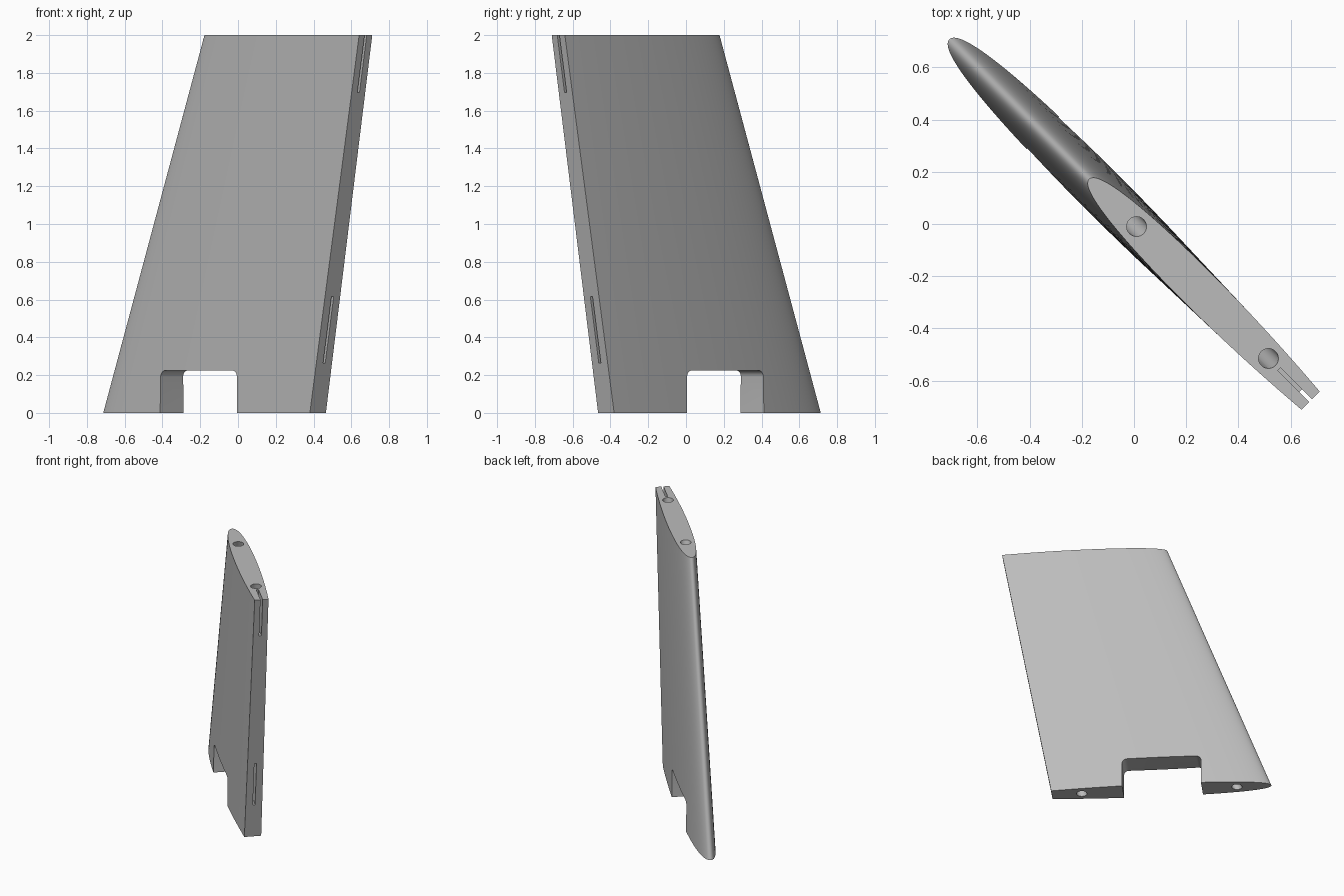
import bpy, bmesh, math
from mathutils import Matrix

if "Cube" in bpy.data.objects:
    bpy.data.objects.remove(bpy.data.objects["Cube"])

HEIGHT = 2.0
LEAD = (-1.0, -0.243)     # leading edge along the chord at root and tip
TRAIL = (0.598, 0.956)    # trailing edge along the chord at root and tip
THICK = (1.0, 0.82)
STEPS = 40
TURN = Matrix.Rotation(math.radians(-45), 4, 'Z')

grey = bpy.data.materials.new("light_grey")
grey.use_nodes = True
colour = (0.5, 0.5, 0.5, 1)
grey.diffuse_color = colour
grey.node_tree.nodes["Principled BSDF"].inputs["Base Color"].default_value = colour


def mix(pair, z):
    return pair[0] + (pair[1] - pair[0]) * z / HEIGHT


def half_thickness(t):
    return 0.25 * math.sqrt(t) - 0.1652 * t + 0.0076 * t**2 - 0.0324 * t**3


def loft(name, rings):
    """Solid skin between two rings of points, turned onto the diagonal."""
    bm = bmesh.new()
    low, high = [[bm.verts.new(p) for p in ring] for ring in rings]
    n = len(low)
    for i in range(n):
        j = (i + 1) % n
        bm.faces.new((low[i], low[j], high[j], high[i]))
    bm.faces.new(low)
    bm.faces.new(high)
    bmesh.ops.recalc_face_normals(bm, faces=bm.faces)
    bm.transform(TURN)
    mesh = bpy.data.meshes.new(name)
    bm.to_mesh(mesh)
    bm.free()
    mesh.materials.append(grey)
    obj = bpy.data.objects.new(name, mesh)
    bpy.context.collection.objects.link(obj)
    return obj


def section(z):
    """Blunt-tailed foil outline at one height."""
    ts = [(i / STEPS) ** 2 for i in range(STEPS + 1)]
    sides = [(t, 1) for t in reversed(ts)] + [(t, -1) for t in ts[1:]]
    lead, chord, k = mix(LEAD, z), mix(TRAIL, z) - mix(LEAD, z), mix(THICK, z)
    return [(lead + t * chord, s * k * half_thickness(t), z) for t, s in sides]


def bore(root, tip, radius):
    """Slanted hole running the full span."""
    slope = (tip - root) / HEIGHT
    rings = [[(root + slope * z + radius * math.cos(a), radius * math.sin(a), z)
              for a in (math.tau * i / 32 for i in range(32))]
             for z in (-0.1, HEIGHT + 0.1)]
    return loft("bore_cutter", rings)


def slot(bottom, top):
    """Thin slot sunk into the trailing edge, parallel to it."""
    rings = [[(mix(TRAIL, z) + u, v, z)
              for u, v in ((-0.17, -0.008), (0.1, -0.008), (0.1, 0.008), (-0.17, 0.008))]
             for z in (bottom, top)]
    return loft("slot_cutter", rings)


def notch(start, end, top, radius):
    """Root cutout with rounded upper corners."""
    outline = [(start, -0.1), (end, -0.1)]
    for cx, first in ((end - radius, 0), (start + radius, 90)):
        for i in range(9):
            a = math.radians(first + 90 * i / 8)
            outline.append((cx + radius * math.cos(a), top - radius + radius * math.sin(a)))
    return loft("notch_cutter", [[(u, v, z) for u, z in outline] for v in (-0.3, 0.3)])


# Main blade
blade = loft("fin_blade", [section(0), section(HEIGHT)])

# Cutouts: root notch, two spanwise bores, two trailing edge slots
cutters = [notch(-0.495, 0.079, 0.225, 0.035),
           bore(-0.75, 0.014, 0.038), bore(0.38, 0.728, 0.038),
           slot(0.265, 0.615), slot(1.695, HEIGHT + 0.1)]
bpy.context.view_layer.objects.active = blade
for cutter in cutters:
    cutter.hide_render = True
    mod = blade.modifiers.new("cut", 'BOOLEAN')
    mod.operation = 'DIFFERENCE'
    mod.solver = 'EXACT'
    mod.object = cutter
    bpy.ops.object.modifier_apply(modifier=mod.name)
for cutter in cutters:
    bpy.data.objects.remove(cutter)

# Smooth skin with crisp edges
bpy.ops.object.select_all(action='DESELECT')
blade.select_set(True)
bpy.ops.object.shade_smooth_by_angle(angle=math.radians(30))
